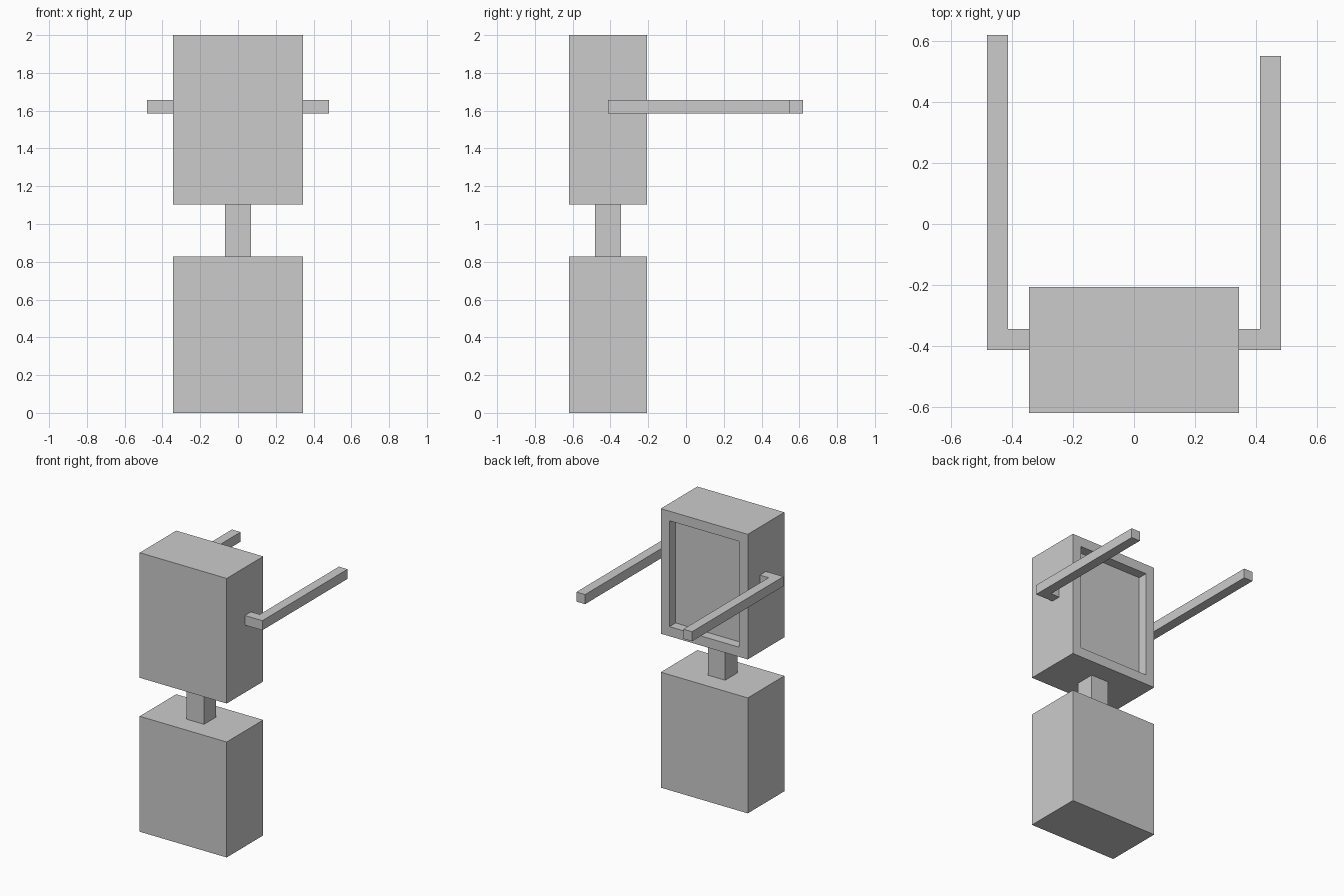
import bpy, bmesh
from mathutils import Vector

if "Cube" in bpy.data.objects:
    bpy.data.objects.remove(bpy.data.objects["Cube"])

U = 2 / 29  # grid unit: the model is 29 units tall


def finish(name, bm):
    bmesh.ops.recalc_face_normals(bm, faces=bm.faces)
    mesh = bpy.data.meshes.new(name)
    bm.to_mesh(mesh)
    bm.free()
    obj = bpy.data.objects.new(name, mesh)
    bpy.context.collection.objects.link(obj)
    return obj


def box(lo, hi):
    lo, hi = Vector(lo) * U, Vector(hi) * U
    bm = bmesh.new()
    bmesh.ops.create_cube(bm, size=1)
    for v in bm.verts:
        v.co = (lo + hi) / 2 + v.co * (hi - lo)
    return bm


def arm(name, side, reach):
    # L-shaped outline seen from above, extruded upwards
    outline = [(5, -6), (7, -6), (7, reach), (6, reach), (6, -5), (5, -5)]
    bm = bmesh.new()
    face = bm.faces.new([bm.verts.new((side * x * U, y * U, 23 * U)) for x, y in outline])
    top = bmesh.ops.extrude_face_region(bm, geom=[face])["geom"]
    verts = [g for g in top if isinstance(g, bmesh.types.BMVert)]
    bmesh.ops.translate(bm, verts=verts, vec=(0, 0, U))
    finish(name, bm)


# Lower block and connecting post
finish("lower_body", box((-5, -9, 0), (5, -3, 12)))
finish("neck_post", box((-1, -7, 12), (1, -5, 16)))

# Upper block with a framed recess in its back face
bm = box((-5, -9, 16), (5, -3, 29))
bm.normal_update()
back = max(bm.faces, key=lambda f: f.calc_center_median().y)
bmesh.ops.inset_region(bm, faces=[back], thickness=U, use_even_offset=True)
panel = bmesh.ops.extrude_discrete_faces(bm, faces=[back])["faces"][0]
bmesh.ops.translate(bm, verts=panel.verts[:], vec=(0, -U, 0))
finish("upper_body", bm)

# Arms reaching backwards, the left one a unit longer
arm("left_arm", -1, 9)
arm("right_arm", 1, 8)
